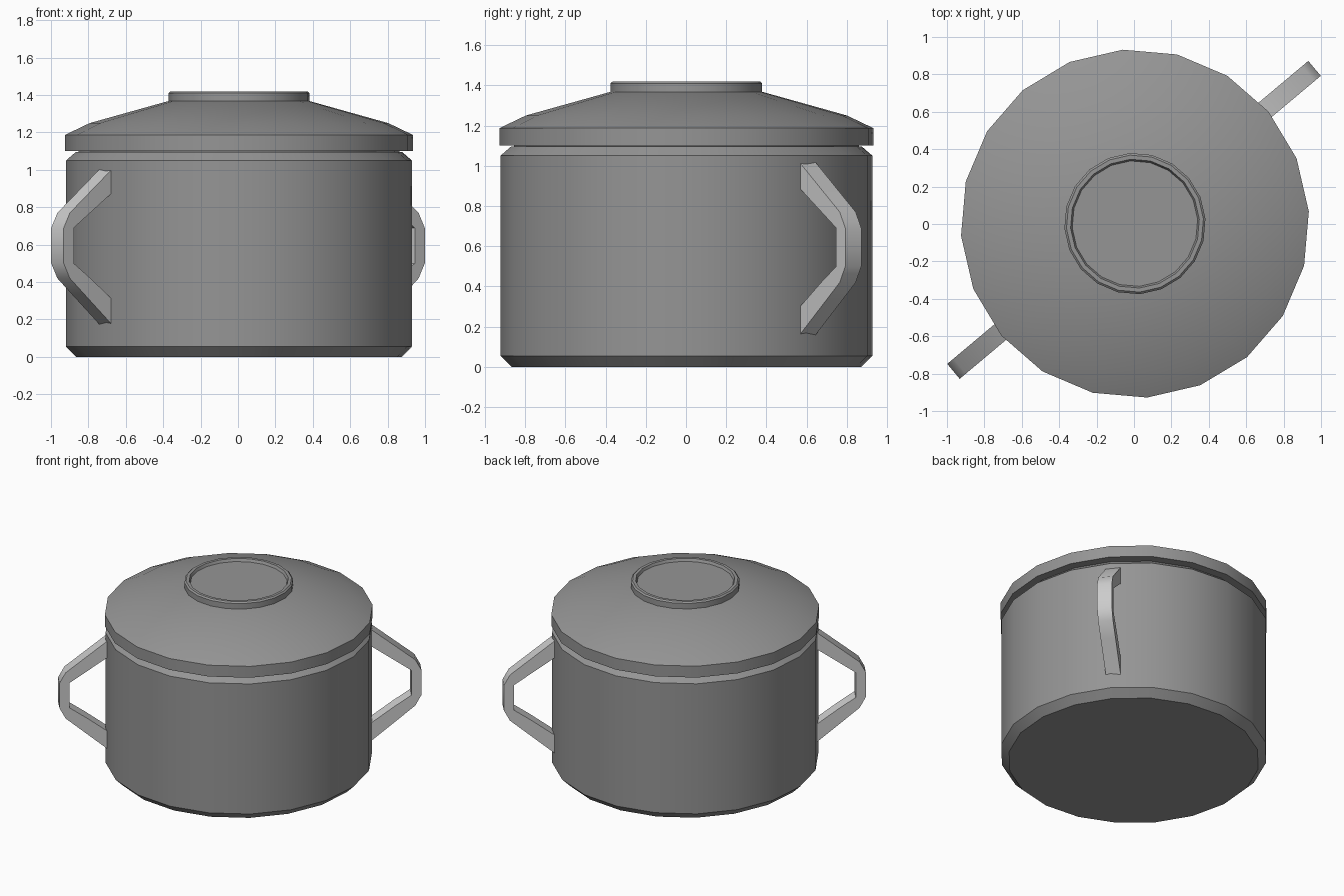
import bpy, bmesh
from math import radians, cos, sin, pi
from mathutils import Matrix

if "Cube" in bpy.data.objects:
    bpy.data.objects.remove(bpy.data.objects["Cube"])

SIDES = 20
TURN = radians(4)
CENTRE = (0.005, 0.002)


def material(name, value):
    mat = bpy.data.materials.new(name)
    mat.diffuse_color = (value, value, value, 1)
    mat.use_nodes = True
    mat.node_tree.nodes["Principled BSDF"].inputs["Base Color"].default_value = mat.diffuse_color
    return mat


DARK = material("dark_metal", 0.30)
GREY = material("handle_metal", 0.52)


def finish(name, bm, mat):
    bmesh.ops.recalc_face_normals(bm, faces=bm.faces)
    mesh = bpy.data.meshes.new(name)
    bm.to_mesh(mesh)
    bm.free()
    mesh.materials.append(mat)
    ob = bpy.data.objects.new(name, mesh)
    bpy.context.collection.objects.link(ob)
    bpy.ops.object.select_all(action='DESELECT')
    ob.select_set(True)
    bpy.context.view_layer.objects.active = ob
    bpy.ops.object.shade_smooth_by_angle(angle=radians(30))
    return ob


def lathe(name, profile):
    """Closed 20-sided turned shape from (radius, z) points."""
    bm = bmesh.new()
    rings = []
    for r, z in profile:
        rings.append([bm.verts.new((CENTRE[0] + r * cos(TURN + 2 * pi * i / SIDES),
                                    CENTRE[1] + r * sin(TURN + 2 * pi * i / SIDES), z))
                      for i in range(SIDES)])
    for a, b in zip(rings, rings[1:]):
        for i in range(SIDES):
            j = (i + 1) % SIDES
            bm.faces.new((a[i], a[j], b[j], b[i]))
    bm.faces.new(rings[0][::-1])
    bm.faces.new(rings[-1])
    return finish(name, bm, DARK)


def handle(name, angle):
    """Bent bar: outer and inner outlines extruded across the width."""
    outer = [(0.89, 1.03), (1.217, 0.77), (1.26, 0.69), (1.26, 0.50), (1.217, 0.42), (1.115, 0.334), (0.89, 0.145)]
    inner = [(0.89, 0.90), (1.19, 0.69), (1.19, 0.69), (1.19, 0.50), (1.19, 0.50), (1.07, 0.418), (0.89, 0.285)]
    half = 0.052
    bm = bmesh.new()
    loops = [[bm.verts.new((r, s * half, z)) for r, z in pts]
             for pts, s in ((outer, -1), (outer, 1), (inner, 1), (inner, -1))]
    for k in range(4):
        a, b = loops[k], loops[(k + 1) % 4]
        for i in range(6):
            bm.faces.new((a[i], a[i + 1], b[i + 1], b[i]))
    for i in (0, 6):
        bm.faces.new([lp[i] for lp in loops])
    bmesh.ops.remove_doubles(bm, verts=bm.verts, dist=0.0005)
    bmesh.ops.transform(bm, verts=bm.verts,
                        matrix=Matrix.Translation((0, 0.022, 0)) @ Matrix.Rotation(angle, 4, 'Z'))
    ob = finish(name, bm, GREY)
    # The lowest stretch of the arm is softly rounded in shading
    sharp = ob.data.attributes.get("sharp_edge")
    for e in ob.data.edges:
        if sharp and max(ob.data.vertices[v].co.z for v in e.vertices) < 0.42:
            sharp.data[e.index].value = False
    return ob


# Pot body with chamfered base and shoulder
lathe("pot_body", [(0.872, 0), (0.927, 0.055), (0.927, 1.05), (0.875, 1.095), (0.86, 1.095), (0.86, 1.11)])

# Shallow conical lid
lathe("lid", [(0.875, 1.10), (0.932, 1.10), (0.932, 1.187), (0.80, 1.25), (0.37, 1.37)])

# Round grip with a recessed top
lathe("lid_grip", [(0.378, 1.355), (0.378, 1.41), (0.367, 1.42), (0.345, 1.42), (0.336, 1.40)])

# Two side handles on opposite corners
for side, a in (("right", 40), ("left", 220)):
    handle(side + "_handle", radians(a))
